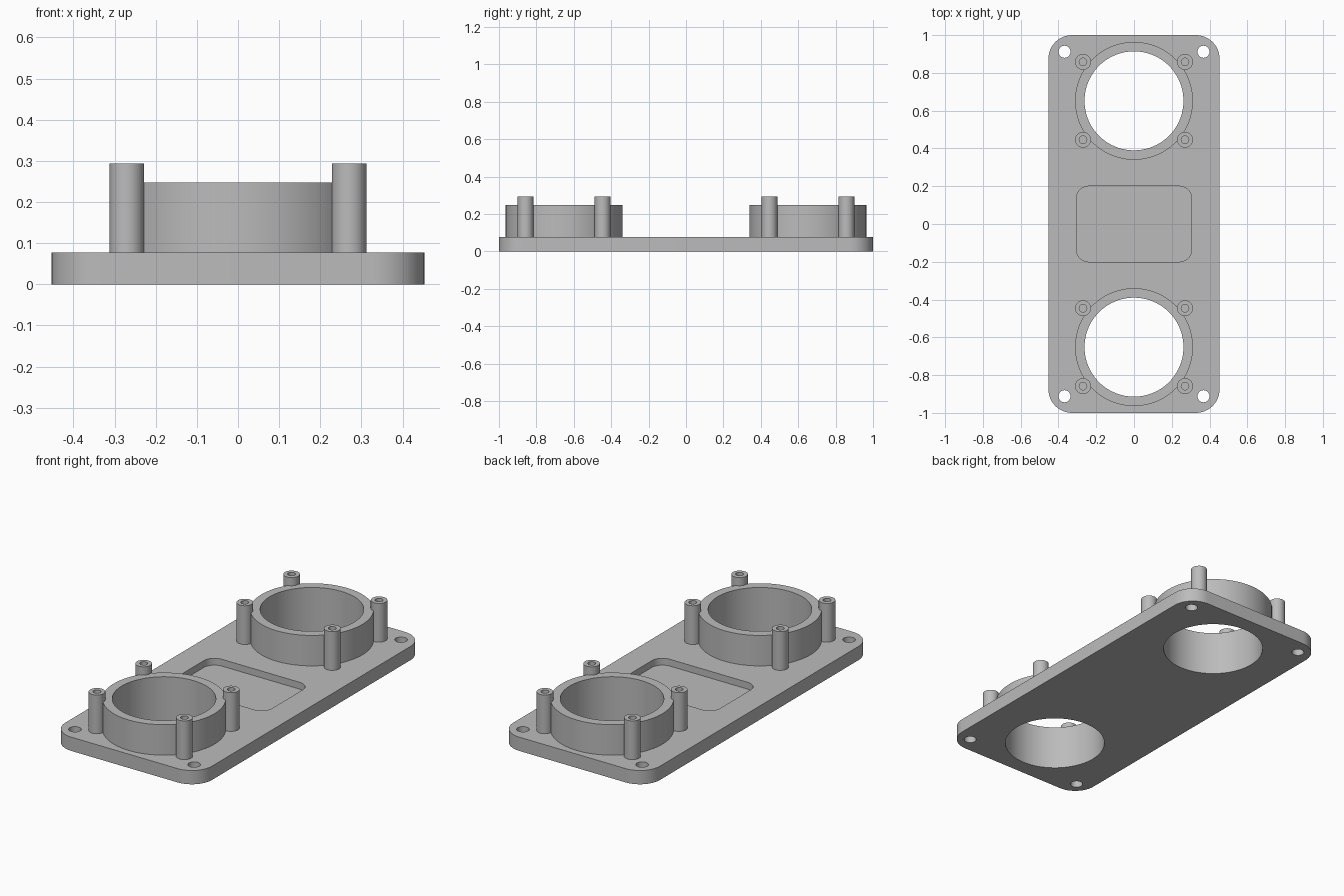
import bpy, bmesh, math

if "Cube" in bpy.data.objects:
    bpy.data.objects.remove(bpy.data.objects["Cube"], do_unlink=True)

# Main dimensions
PLATE_TOP, RING_TOP, POST_TOP = 0.077, 0.247, 0.293
RING_Y, RING_OUT, RING_IN = 0.652, 0.312, 0.262
POST_X, POST_DY, POST_R, BORE_R = 0.27, 0.206, 0.042, 0.02

grey = bpy.data.materials.new("plain grey")
grey.use_nodes = True
COLOUR = (0.5, 0.5, 0.5, 1)
grey.diffuse_color = COLOUR
grey.node_tree.nodes["Principled BSDF"].inputs["Base Color"].default_value = COLOUR


def finish(name, bm, loc=(0, 0, 0)):
    bmesh.ops.recalc_face_normals(bm, faces=bm.faces)
    mesh = bpy.data.meshes.new(name)
    bm.to_mesh(mesh)
    bm.free()
    mesh.materials.append(grey)
    ob = bpy.data.objects.new(name, mesh)
    ob.location = loc
    bpy.context.collection.objects.link(ob)
    return ob


def rounded_slab(name, hx, hy, r, z0, z1, steps=12):
    """Solid with a rounded rectangle outline."""
    bm = bmesh.new()
    outline = []
    for q, (sx, sy) in enumerate([(1, 1), (-1, 1), (-1, -1), (1, -1)]):
        for i in range(steps + 1):
            a = math.pi / 2 * (q + i / steps)
            outline.append(bm.verts.new((sx * (hx - r) + r * math.cos(a),
                                         sy * (hy - r) + r * math.sin(a), z0)))
    base = bm.faces.new(outline)
    ext = bmesh.ops.extrude_face_region(bm, geom=[base], use_keep_orig=True)
    top = [v for v in ext["geom"] if isinstance(v, bmesh.types.BMVert)]
    bmesh.ops.translate(bm, verts=top, vec=(0, 0, z1 - z0))
    return finish(name, bm)


def lathe(name, profile, loc, sides, closed=False):
    """Spin (radius, z) points about the vertical axis."""
    bm = bmesh.new()
    rows = []
    for r, z in profile:
        rows.append([bm.verts.new((r * math.cos(math.tau * i / sides),
                                   r * math.sin(math.tau * i / sides), z))
                     for i in range(sides)])
    for a, b in zip(rows, rows[1:]):
        for i in range(sides):
            j = (i + 1) % sides
            bm.faces.new((a[i], a[j], b[j], b[i]))
    if closed:
        bm.faces.new(rows[0])
    bm.faces.new(rows[-1]) if closed else None
    return finish(name, bm, loc)


def smooth(ob):
    bpy.ops.object.select_all(action="DESELECT")
    ob.select_set(True)
    bpy.context.view_layer.objects.active = ob
    bpy.ops.object.shade_smooth_by_angle(angle=math.radians(30))


# Base plate with pocket, ring openings and corner screw holes
plate = rounded_slab("base_plate", 0.453, 1.0, 0.125, 0, PLATE_TOP)
cutters = [rounded_slab("pocket_cutter", 0.305, 0.2, 0.065, 0.039, 0.2)]
for sy in (-1, 1):
    cutters.append(lathe("opening_cutter", [(RING_IN, -0.1), (RING_IN, 0.2)],
                         (0, sy * RING_Y, 0), 96, True))
    for sx in (-1, 1):
        cutters.append(lathe("screw_hole_cutter", [(0.032, -0.1), (0.032, 0.2)],
                             (sx * 0.368, sy * 0.912, 0), 32, True))
bpy.context.view_layer.objects.active = plate
for cutter in cutters:
    cutter.hide_render = True
    mod = plate.modifiers.new("cut", "BOOLEAN")
    mod.operation, mod.solver, mod.object = "DIFFERENCE", "EXACT", cutter
    bpy.ops.object.modifier_apply(modifier=mod.name)
for cutter in cutters:
    bpy.data.objects.remove(cutter, do_unlink=True)
smooth(plate)

# Two collars, each with four hollow posts
for sy, end in ((-1, "front"), (1, "back")):
    smooth(lathe(end + "_collar",
                 [(RING_OUT, PLATE_TOP), (RING_OUT, RING_TOP),
                  (RING_IN, RING_TOP), (RING_IN, PLATE_TOP)],
                 (0, sy * RING_Y, 0), 96))
    for sx, side in ((1, "left"), (-1, "right")):
        for dy, place in ((-1, "near"), (1, "far")):
            smooth(lathe(f"{end}_{side}_{place}_post",
                         [(POST_R, PLATE_TOP), (POST_R, POST_TOP),
                          (BORE_R, POST_TOP), (BORE_R, PLATE_TOP)],
                         (sx * POST_X, sy * RING_Y + dy * POST_DY, 0), 32))
